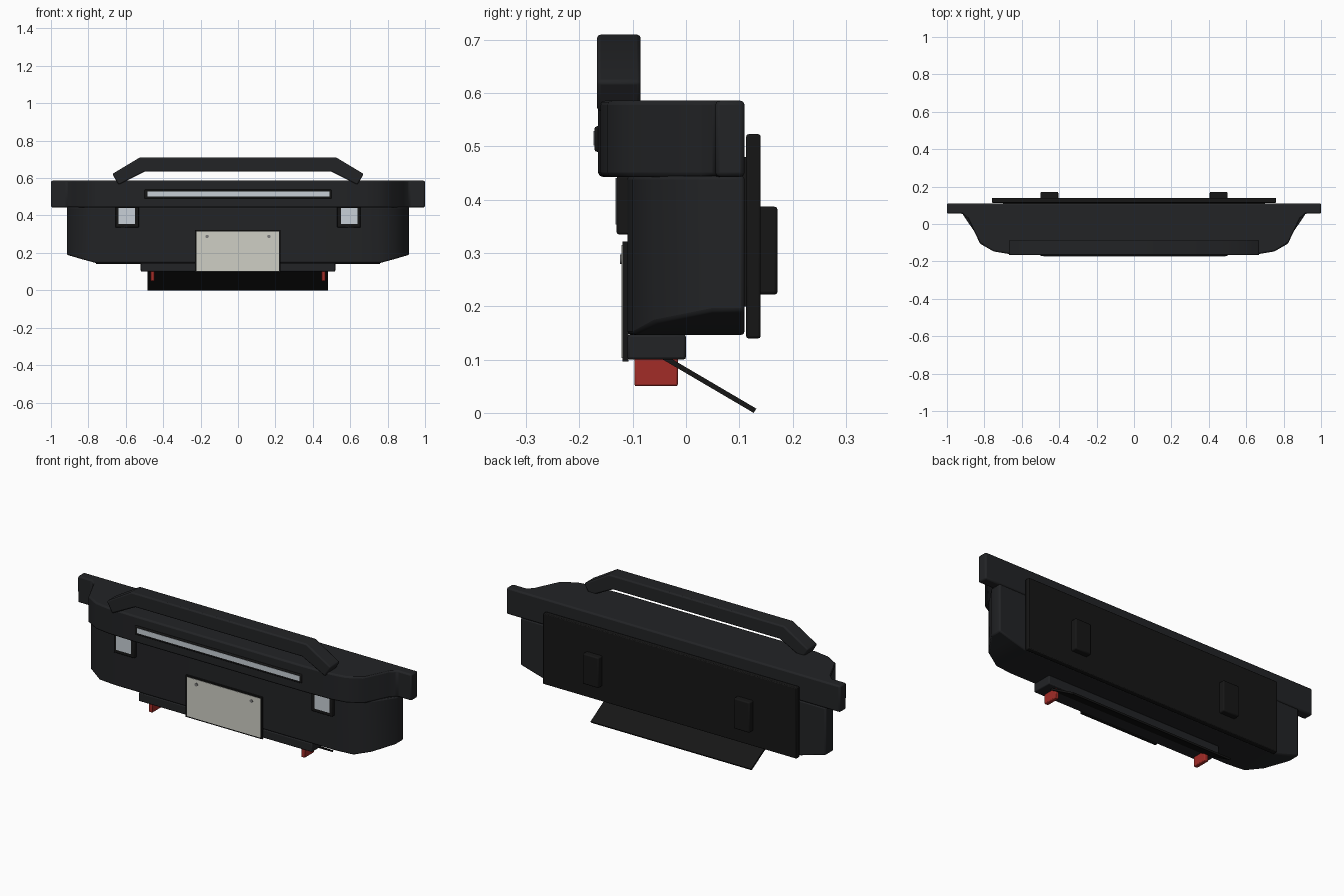
import bpy, bmesh, math

if "Cube" in bpy.data.objects:
    bpy.data.objects.remove(bpy.data.objects["Cube"])


def material(name, r, g, b):
    m = bpy.data.materials.new(name)
    m.diffuse_color = (r, g, b, 1)
    m.use_nodes = True
    m.node_tree.nodes["Principled BSDF"].inputs["Base Color"].default_value = m.diffuse_color
    return m


BLACK = material("black_coat", 0.016, 0.017, 0.019)
DARK = material("matte_black", 0.008, 0.008, 0.008)
LENS = material("lens", 0.58, 0.63, 0.68)
CREAM = material("plate_cream", 0.62, 0.62, 0.56)
RED = material("red", 0.36, 0.025, 0.02)
STEEL = material("steel", 0.2, 0.2, 0.2)


def make(name, verts, faces, mat, bevel=0.0, segs=2):
    me = bpy.data.meshes.new(name)
    me.from_pydata(verts, [], faces)
    bm = bmesh.new()
    bm.from_mesh(me)
    bmesh.ops.recalc_face_normals(bm, faces=bm.faces)
    bm.to_mesh(me)
    bm.free()
    ob = bpy.data.objects.new(name, me)
    bpy.context.collection.objects.link(ob)
    me.materials.append(mat)
    if bevel:
        b = ob.modifiers.new("bevel", 'BEVEL')
        b.width, b.segments = bevel, segs
        b.limit_method, b.angle_limit = 'ANGLE', math.radians(35)
    bpy.ops.object.select_all(action='DESELECT')
    bpy.context.view_layer.objects.active = ob
    ob.select_set(True)
    bpy.ops.object.shade_smooth_by_angle(angle=math.radians(35))
    return ob


def prism(name, pts, lo, hi, axis, mat, bevel=0.0):
    """Extrude a profile: axis 'x' takes (y, z) points, axis 'y' takes (x, z)."""
    n = len(pts)
    put = (lambda p, d: (d, p[0], p[1])) if axis == 'x' else (lambda p, d: (p[0], d, p[1]))
    verts = [put(p, d) for d in (lo, hi) for p in pts]
    faces = [tuple(range(n)), tuple(range(n, 2 * n))]
    faces += [(i, (i + 1) % n, n + (i + 1) % n, n + i) for i in range(n)]
    return make(name, verts, faces, mat, bevel)


def box(name, x, y, z, mat, bevel=0.0):
    pts = [(x[0], z[0]), (x[1], z[0]), (x[1], z[1]), (x[0], z[1])]
    return prism(name, pts, y[0], y[1], 'y', mat, bevel)


def shell(name, half, back, top, mat, bevel):
    """Symmetric solid from columns (x, front y, bottom z), outermost first."""
    cols = half + [(-x, y, z) for x, y, z in reversed(half)]
    verts = []
    for x, y, z in cols:
        verts += [(x, y, z), (x, back, z), (x, back, top), (x, y, top)]
    faces = [(0, 1, 2, 3), tuple(len(verts) - k for k in (4, 3, 2, 1))]
    for c in range(len(cols) - 1):
        a = c * 4
        faces += [(a + k, a + (k + 1) % 4, a + 4 + (k + 1) % 4, a + 4 + k) for k in range(4)]
    return make(name, verts, faces, mat, bevel)


# Upper beam with narrow wing ends, and the tapered lower body
shell("upper_beam", [(x, y, 0.443) for x, y in (
    (1, 0.055), (0.915, 0.055), (0.885, 0.025), (0.823, -0.105),
    (0.75, -0.147), (0.67, -0.16), (0.5, -0.165))], 0.11, 0.586, BLACK, 0.008)
shell("lower_body", [(0.915, 0.05, 0.19), (0.84, -0.06, 0.168), (0.76, -0.1, 0.146),
                     (0.66, -0.11, 0.146)], 0.11, 0.445, BLACK, 0.007)

# Raised hoop
hoop = [(0.672, 0.622), (0.525, 0.71), (-0.525, 0.71), (-0.672, 0.622),
        (-0.638, 0.564), (-0.5, 0.634), (0.5, 0.634), (0.638, 0.564)]
prism("top_hoop", hoop, -0.167, -0.085, 'y', BLACK, 0.007)

# Light bar
box("light_bar_frame", (-0.5, 0.5), (-0.172, -0.155), (0.49, 0.538), DARK, 0.005)
box("light_bar_lens", (-0.485, 0.49), (-0.1735, -0.16), (0.502, 0.529), LENS)

# Rear mounting panel
box("rear_panel", (-0.76, 0.76), (0.113, 0.14), (0.14, 0.523), DARK, 0.004)
box("rear_panel_core", (-0.7, 0.7), (0.1, 0.12), (0.2, 0.48), DARK)

# Lower lip and sloping skid plate
box("lower_lip", (-0.52, 0.52), (-0.11, 0.0), (0.1, 0.147), BLACK, 0.005)
skid = [(-0.045, 0.101), (0.127, 0.0), (0.132, 0.008), (-0.04, 0.109)]
prism("skid_plate", skid, -0.483, 0.48, 'x', DARK)

# Paired parts: corner lights, tow hooks, rear brackets
for side, s in (("left", -1), ("right", 1)):
    def span(a, b):
        return tuple(sorted((s * a, s * b)))
    box(side + "_lamp_frame", span(0.53, 0.655), (-0.13, -0.1), (0.335, 0.444), DARK, 0.004)
    box(side + "_lamp_lens", span(0.55, 0.64), (-0.132, -0.11), (0.354, 0.441), LENS)
    box(side + "_tow_hook", span(0.446, 0.468), (-0.097, -0.015), (0.05, 0.105), RED, 0.004)
    box(side + "_rear_bracket", span(0.405, 0.5), (0.11, 0.172), (0.222, 0.387), DARK, 0.006)

# Blank plate with border and two bolts
box("plate_border", (-0.23, 0.228), (-0.119, -0.108), (0.096, 0.322), DARK)
box("plate", (-0.222, 0.22), (-0.121, -0.11), (0.103, 0.315), CREAM)
for i, s in enumerate((-1, 1)):
    ring = [(s * 0.165 + 0.009 * math.cos(a), 0.288 + 0.009 * math.sin(a))
            for a in [k * math.tau / 12 for k in range(12)]]
    prism("plate_bolt_%d" % (i + 1), ring, -0.1235, -0.115, 'y', STEEL)
